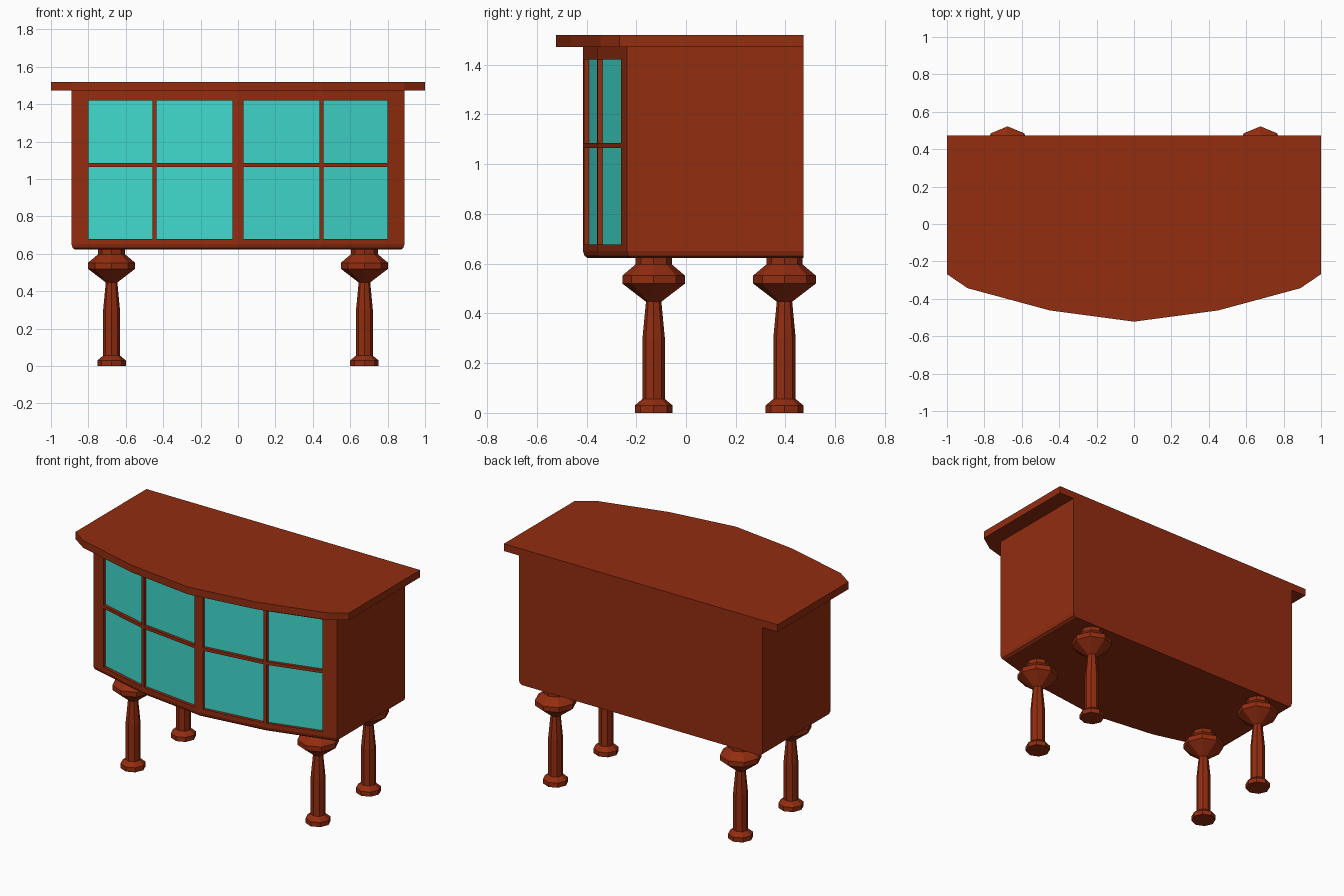
import bpy, bmesh, math

if "Cube" in bpy.data.objects:
    bpy.data.objects.remove(bpy.data.objects["Cube"])


def make_material(name, color):
    mat = bpy.data.materials.new(name)
    mat.diffuse_color = (*color, 1)
    mat.use_nodes = True
    mat.node_tree.nodes["Principled BSDF"].inputs["Base Color"].default_value = mat.diffuse_color
    return mat


WOOD = make_material("red brown wood", (0.29, 0.026, 0.005))
GLASS = make_material("turquoise glass", (0.051, 0.70, 0.61))


def finish(bm, name, mats):
    bmesh.ops.recalc_face_normals(bm, faces=bm.faces[:])
    mesh = bpy.data.meshes.new(name)
    bm.to_mesh(mesh)
    bm.free()
    for m in mats:
        mesh.materials.append(m)
    obj = bpy.data.objects.new(name, mesh)
    bpy.context.collection.objects.link(obj)
    return obj


def loft(rings):
    """Capped solid through equally long rings; returns side faces by (level, segment)."""
    bm = bmesh.new()
    loops = [[bm.verts.new(p) for p in ring] for ring in rings]
    n = len(loops[0])
    sides = {}
    for k in range(len(loops) - 1):
        a, b = loops[k], loops[k + 1]
        for i in range(n):
            j = (i + 1) % n
            sides[k, i] = bm.faces.new((a[i], a[j], b[j], b[i]))
    bm.faces.new(loops[0][::-1])
    bm.faces.new(loops[-1])
    return bm, sides


BACK = 0.473


# Bowed front: straight facets between the creases
def front_y(x):
    x = abs(x)
    if x < 0.45:
        return -0.414 + 0.057 * x / 0.45
    return -0.357 + 0.12 * (x - 0.45) / 0.44


# Cabinet body with a rounded lower edge and recessed panes
half = [0.03, 0.437, 0.45, 0.457, 0.80, 0.89]
xs = [-x for x in reversed(half)] + [0] + half
outline = [(x, front_y(x)) for x in xs] + [(0.89, BACK), (-0.89, BACK)]
levels = [(0.622, 0.978), (0.631, 0.993), (0.65, 1), (0.678, 1),
          (1.065, 1), (1.085, 1), (1.42, 1), (1.472, 1)]
rings = [[(x * s, BACK + (y - BACK) * s, z) for x, y in outline] for z, s in levels]
bm, sides = loft(rings)
bm.normal_update()
pane_spans = [i for i in range(len(xs) - 1)
              if 0.03 < abs(xs[i] + xs[i + 1]) / 2 < 0.80
              and abs(xs[i + 1] - xs[i]) > 0.2]
for level in (3, 5):
    for i in pane_spans:
        pane = bmesh.ops.extrude_discrete_faces(bm, faces=[sides[level, i]])["faces"][0]
        bmesh.ops.translate(bm, verts=pane.verts[:], vec=(0, 0.02, 0))
        pane.material_index = 1
finish(bm, "cabinet_body", [WOOD, GLASS])

# Overhanging top board
edge = [(0, -0.522), (0.45, -0.462), (0.89, -0.343), (1, -0.268), (1, BACK),
        (-1, BACK), (-1, -0.268), (-0.89, -0.343), (-0.45, -0.462)]
bm, _ = loft([[(x, y, z) for x, y in edge] for z in (1.472, 1.52)])
finish(bm, "top_board", [WOOD])

# Turned eight-sided legs: (radius, height)
profile = [(0.076, 0), (0.076, 0.03), (0.045, 0.056), (0.045, 0.30), (0.031, 0.447),
           (0.126, 0.52), (0.126, 0.552), (0.073, 0.597), (0.073, 0.63)]
for depth, y in (("front", -0.13), ("back", 0.396)):
    for side, x in (("left", -0.676), ("right", 0.676)):
        rings = [[(x + r * math.cos(k * math.pi / 4), y + r * math.sin(k * math.pi / 4), z)
                  for k in range(8)] for r, z in profile]
        bm, _ = loft(rings)
        finish(bm, f"{depth}_{side}_leg", [WOOD])
